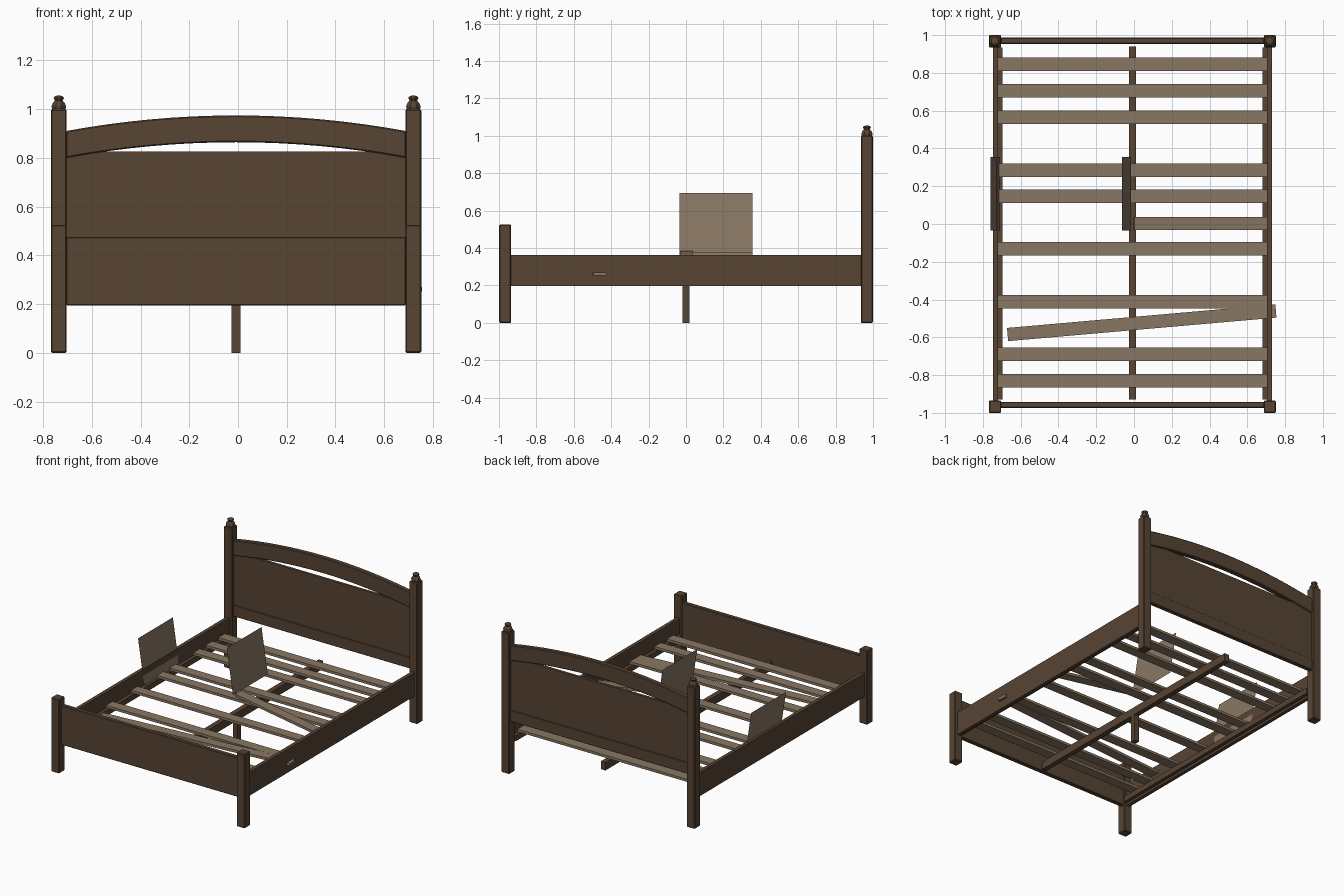
import bpy, bmesh
from math import radians, atan2, hypot, cos, sin, pi

if "Cube" in bpy.data.objects:
    bpy.data.objects.remove(bpy.data.objects["Cube"])

CX = -0.008  # bed centre line; one loose slat sticks out on the right


def material(name, rgb):
    m = bpy.data.materials.new(name)
    m.diffuse_color = (*rgb, 1)
    m.use_nodes = True
    m.node_tree.nodes["Principled BSDF"].inputs["Base Color"].default_value = m.diffuse_color
    return m


DARK = material("dark_wood", (0.095, 0.058, 0.034))
PALE = material("slat_wood", (0.25, 0.185, 0.125))


def finish(name, bm, mat, bevel=0):
    bmesh.ops.recalc_face_normals(bm, faces=bm.faces)
    me = bpy.data.meshes.new(name)
    bm.to_mesh(me)
    bm.free()
    me.materials.append(mat)
    ob = bpy.data.objects.new(name, me)
    bpy.context.collection.objects.link(ob)
    if bevel:
        mod = ob.modifiers.new("bevel", 'BEVEL')
        mod.width = bevel
        mod.segments = 1
    return ob


def box(name, x, y, z, mat=DARK, bevel=0):
    """Box from (min, max) ranges, origin at its centre."""
    bm = bmesh.new()
    bmesh.ops.create_cube(bm, size=1)
    bmesh.ops.scale(bm, vec=(x[1] - x[0], y[1] - y[0], z[1] - z[0]), verts=bm.verts)
    ob = finish(name, bm, mat, bevel)
    ob.location = (sum(x) / 2, sum(y) / 2, sum(z) / 2)
    return ob


def finial(name, x, y):
    """Eight-sided turned post top."""
    profile = [(0.030, 0.998), (0.032, 1.012), (0.026, 1.026), (0.017, 1.034),
               (0.023, 1.046), (0.018, 1.052), (0.006, 1.056)]
    bm = bmesh.new()
    n = 8
    rings = [[bm.verts.new((x + r * cos(2 * pi * (i + .5) / n), y + r * sin(2 * pi * (i + .5) / n), z))
              for i in range(n)] for r, z in profile]
    for a, b in zip(rings, rings[1:]):
        for i in range(n):
            bm.faces.new((a[i], a[(i + 1) % n], b[(i + 1) % n], b[i]))
    bm.faces.new(rings[0])
    bm.faces.new(rings[-1])
    finish(name, bm, DARK)


def arch(name, half, y, low, high, rise, steps=16):
    """Curved top rail: flat parabola swept along x."""
    bm = bmesh.new()
    rings = []
    for i in range(steps + 1):
        t = -1 + 2 * i / steps
        dz = rise * (1 - t * t)
        rings.append([bm.verts.new((CX + half * t, yy, zz + dz))
                      for yy, zz in ((y[0], low), (y[1], low), (y[1], high), (y[0], high))])
    for a, b in zip(rings, rings[1:]):
        for i in range(4):
            bm.faces.new((a[i], a[(i + 1) % 4], b[(i + 1) % 4], b[i]))
    bm.faces.new(rings[0])
    bm.faces.new(rings[-1])
    finish(name, bm, DARK, 0.005)


def card(name, y, bottom, top):
    """Thin sheet between two (x, z) edges."""
    bm = bmesh.new()
    bm.faces.new([bm.verts.new(v) for v in (
        (bottom[0], y[0], bottom[1]), (bottom[0], y[1], bottom[1]),
        (top[0], y[1], top[1]), (top[0], y[0], top[1]))])
    finish(name, bm, PALE)


# Posts, side rails and slat ledges, left and right
for side, s in (("left", -1), ("right", 1)):
    def span(a, b):
        return tuple(sorted((CX + s * a, CX + s * b)))
    box(f"{side}_head_post", span(0.695, 0.76), (0.935, 1.0), (0, 1.0), bevel=0.005)
    box(f"{side}_foot_post", span(0.695, 0.76), (-1.0, -0.935), (0, 0.525), bevel=0.005)
    finial(f"{side}_finial", CX + s * 0.7275, 0.9675)
    box(f"{side}_side_rail", span(0.713, 0.739), (-0.937, 0.937), (0.196, 0.363))
    box(f"{side}_slat_ledge", span(0.688, 0.713), (-0.93, 0.935), (0.213, 0.252))

# Headboard: panel, lower rail and arched top rail
W = (CX - 0.698, CX + 0.698)
box("headboard_panel", W, (0.960, 0.980), (0.44, 0.825))
box("headboard_lower_rail", W, (0.954, 0.986), (0.37, 0.45), bevel=0.003)
arch("headboard_arch", 0.698, (0.952, 0.988), 0.80, 0.91, 0.064)

# Footboard
box("footboard", W, (-0.974, -0.942), (0.195, 0.475), bevel=0.004)

# Centre beam and its leg
box("centre_beam", (CX - 0.018, CX + 0.018), (-0.93, 0.94), (0.196, 0.252))
box("centre_leg", (CX - 0.018, CX + 0.018), (-0.018, 0.018), (0, 0.198))

# Intact slats
HALF = 0.713
for i, y in enumerate((0.845, 0.705, 0.565, 0.285, 0.147, -0.132, -0.412, -0.69, -0.83)):
    box(f"slat_{i + 1}", (CX - HALF, CX + HALF), (y - 0.036, y + 0.036), (0.253, 0.271), PALE)

# Loose slat, turned out of place through the right rail
loose = box("loose_slat", (0.041 - HALF, 0.041 + HALF), (-0.558, -0.488), (0.2525, 0.2705), PALE)
loose.rotation_euler.z = radians(5)

# Broken half slat, raised at the middle of the bed
dx, dz = CX + HALF - 0.003, 0.262 - 0.375
L = hypot(dx, dz)
half = box("broken_slat", (-L / 2, L / 2), (-0.034, 0.036), (-0.009, 0.009), PALE)
half.location = (dx / 2, 0.003, (0.262 + 0.375) / 2)
half.rotation_euler.y = -atan2(dz, dx)

# Leaning splinter sheets at the broken ends
card("middle_splinter_sheet", (-0.035, 0.355), (-0.015, 0.373), (-0.064, 0.695))
card("left_splinter_sheet", (-0.035, 0.355), (-0.711, 0.255), (-0.76, 0.577))
